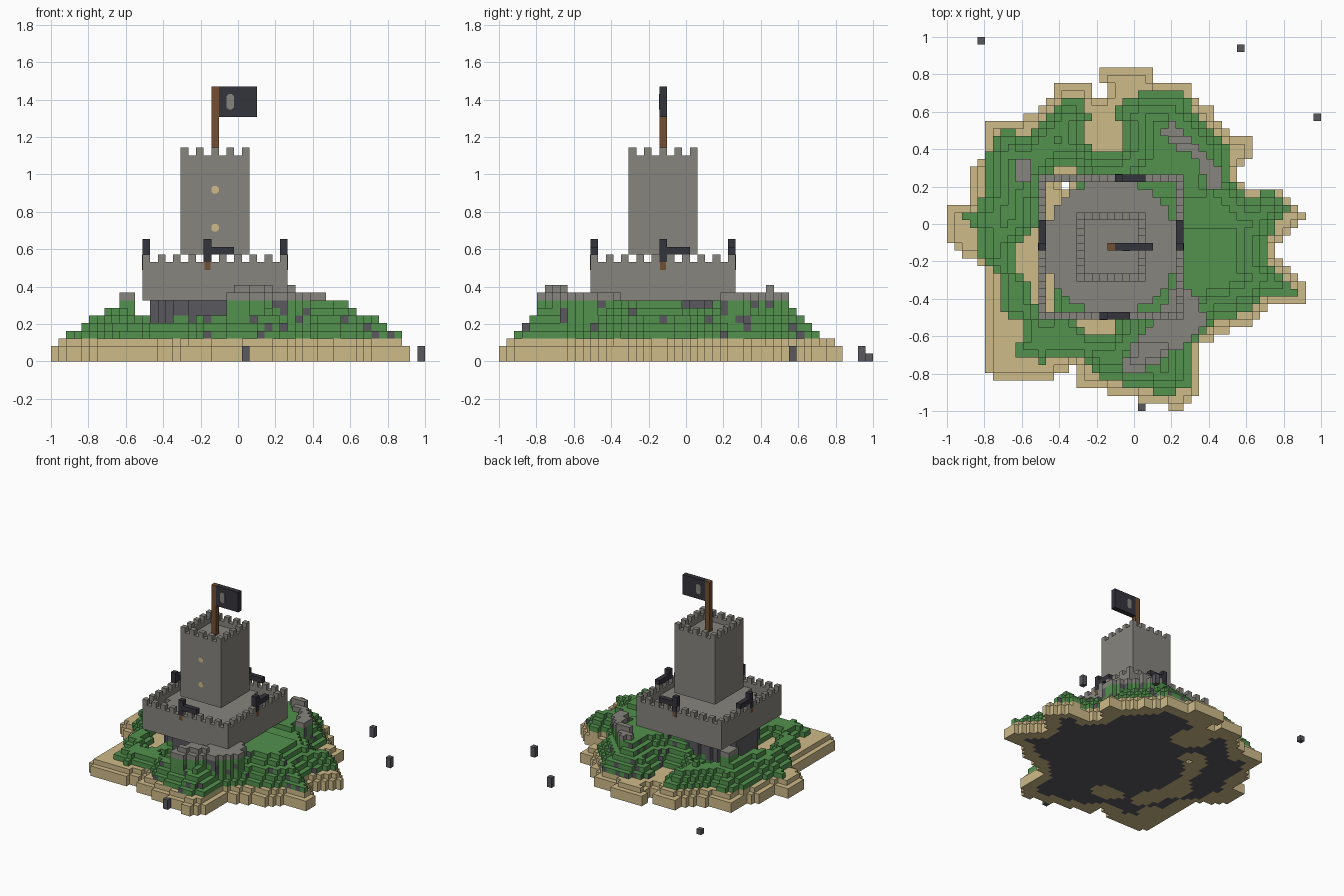
import bpy, bmesh, math, random
from mathutils import Vector

if "Cube" in bpy.data.objects:
    bpy.data.objects.remove(bpy.data.objects["Cube"], do_unlink=True)

random.seed(4)
N = 49              # cells along each side
V = 2 / N           # cell size


def to_world(i, j, k):
    return Vector((-1 + i * V, -1 + j * V, k * V))


# Materials
def linear(c):
    c /= 255
    return c / 12.92 if c <= 0.04045 else ((c + 0.055) / 1.055) ** 2.4


def make_material(name, rgb):
    m = bpy.data.materials.new(name)
    col = tuple(linear(c) for c in rgb) + (1,)
    m.use_nodes = True
    m.diffuse_color = col
    m.node_tree.nodes["Principled BSDF"].inputs["Base Color"].default_value = col
    return m


MATS = [make_material("sand", (206, 187, 137)), make_material("grass", (82, 146, 77)),
        make_material("stone", (135, 133, 126)), make_material("dark stone", (90, 88, 94)),
        make_material("iron black", (52, 51, 60)), make_material("wood brown", (114, 79, 50))]
SAND, GRASS, STONE, DARK, IRON, WOOD = range(6)


def finish(name, bm, mats):
    me = bpy.data.meshes.new(name)
    bm.to_mesh(me)
    bm.free()
    for m in mats:
        me.materials.append(MATS[m])
    ob = bpy.data.objects.new(name, me)
    bpy.context.collection.objects.link(ob)


# Boxes given in cell units: (i0, i1, j0, j1, k0, k1)
def boxes(name, items, mat):
    bm = bmesh.new()
    for i0, i1, j0, j1, k0, k1 in items:
        lo, hi = to_world(i0, j0, k0), to_world(i1, j1, k1)
        for v in bmesh.ops.create_cube(bm, size=1)["verts"]:
            v.co = Vector([(a + b) / 2 + c * (b - a) for a, b, c in zip(lo, hi, v.co)])
    finish(name, bm, [mat])


# Stepped columns: heights maps (i, j) to a top level, rules pick the colours
def columns(name, heights, base, top_rule, side_rule, bottom_rule):
    bm = bmesh.new()

    def quad(pts, mat):
        bm.faces.new([bm.verts.new(to_world(*p)) for p in pts]).material_index = mat

    for (i, j), h in heights.items():
        c = [(i, j), (i + 1, j), (i + 1, j + 1), (i, j + 1)]
        quad([(*p, h) for p in c], top_rule(i, j))
        quad([(*p, base) for p in reversed(c)], bottom_rule(i, j))
        for n, (di, dj) in enumerate([(0, -1), (1, 0), (0, 1), (-1, 0)]):
            a, b = c[n], c[(n + 1) % 4]
            for k in range(heights.get((i + di, j + dj), base), h):
                quad([(*a, k), (*b, k), (*b, k + 1), (*a, k + 1)], side_rule(i, j, k))
    bmesh.ops.remove_doubles(bm, verts=bm.verts, dist=1e-5)
    finish(name, bm, range(6))


def inside(poly, i, j):
    x, y, hit = i + 0.5, j + 0.5, False
    for (x0, y0), (x1, y1) in zip(poly, poly[1:] + poly[:1]):
        if (y0 > y) != (y1 > y) and x < x0 + (y - y0) * (x1 - x0) / (y1 - y0):
            hit = not hit
    return hit


# Outlines of the shore, the grass, the sandy hollows and the rock outcrops
coast = [(20, 45), (27, 45), (27, 43), (32, 43), (32, 41), (35, 40), (35, 38), (38, 36), (40, 36),
         (40, 33), (39, 33), (38, 30), (41, 29), (44, 29), (45, 27), (47, 26), (46, 24), (44, 23),
         (43, 21), (44, 20), (45, 18), (47, 17), (47, 14), (43, 14), (42, 13), (39, 11), (36, 10),
         (35, 9), (33, 9), (33, 2), (32, 1), (31, 0), (29, 0), (29, 1), (25, 1), (25, 2), (21, 2),
         (21, 3), (17, 3), (17, 6), (15, 5), (13, 4), (6, 4), (6, 5), (5, 5), (5, 19), (3, 20), (1, 22),
         (0, 23), (0, 27), (3, 27), (3, 30), (4, 33), (5, 33), (5, 38), (8, 38), (12, 39), (14, 41),
         (14, 43), (19, 43), (19, 41), (21, 41), (21, 43), (20, 43)]
meadow = [(15, 41), (18, 41), (19, 38), (18, 37), (19, 34), (23, 34), (23, 37), (22, 39), (24, 41),
          (26, 42), (31, 42), (32, 40), (34, 38), (37, 35), (37, 31), (38, 29), (40, 28), (43, 29),
          (45, 26), (43, 24), (42, 22), (42, 20), (43, 18), (46, 16), (46, 15), (42, 15), (40, 13),
          (36, 12), (34, 11), (32, 8), (32, 3), (29, 2), (26, 3), (21, 4), (19, 6), (17, 7),
          (12, 6.4), (9, 7), (9, 8), (10, 9), (10, 12), (7, 13), (7, 17), (8, 17), (4, 20), (4, 24),
          (2, 25), (3, 27), (4, 26), (5, 30), (5, 32), (6, 35), (8, 37), (10, 36), (13, 38)]
hollows = [[(9, 22), (11, 23.4), (12, 25), (13, 31.4), (17, 32), (17, 30), (15, 25), (14, 13),
            (15, 12), (12, 12), (11, 17), (9, 19)], [(17, 12), (22, 12), (22, 9.6), (19, 10)]]
outcrops = [[(29, 16), (32, 16), (34, 12), (32, 9), (30, 8), (28, 6), (24, 5), (23, 6), (23, 7),
             (25, 8), (24, 9), (28, 12)],
            [(28, 36), (30, 38), (32, 36), (34, 34), (36, 32), (36, 29), (34, 29), (33, 33), (30, 34.4)],
            [(9, 30), (11, 30), (11, 33), (9, 33)]]

cells = [(i, j) for i in range(N) for j in range(N)]
land = {c for c in cells if inside(coast, *c) or inside(meadow, *c)}
land.discard((15, 29))
green = {c for c in land if inside(meadow, *c) and not any(inside(h, *c) for h in hollows)}
rock = {c for c in green if any(inside(o, *c) for o in outcrops)}
disc = {(i, j): 12 for i, j in cells if math.hypot(i - 21, j - 21) < 8.7}


def edge_distance(c, area, reach=8):
    return min([math.hypot(a, b) for a in range(-reach, reach + 1) for b in range(-reach, reach + 1)
                if (c[0] + a, c[1] + b) not in area], default=reach)


# Terraced ground
ground = {}
for c in land:
    if c in rock:
        ground[c] = 10 if c[1] == 35 or c[1] < 9 and edge_distance(c, rock) > 1 else 9
    elif c in green:
        level = min(5, round(edge_distance(c, green) + 0.3))
        if c[1] < 14 and c[0] < 23:
            level = min(level, 2 if c[0] < 19 else 3 if c[0] < 21 else 4)
        if c[0] > 25 and 24 <= c[1] < 28:
            level = min(level, 4)
        ground[c] = 3 + level
    else:
        ground[c] = 2 if edge_distance(c, land, 2) <= 1 else 3


def ground_side(i, j, k):
    if k < 3:
        return SAND
    if k >= 8:
        return STONE
    return DARK if i > 19 and random.random() < 0.13 else GRASS


columns("island", ground, 0,
        lambda i, j: STONE if (i, j) in rock else GRASS if (i, j) in green else SAND,
        ground_side,
        lambda i, j: DARK if ground[i, j] >= 5 or (i, j) in disc else SAND)

# Round keep foundation with a flat floor
columns("keep_foundation", disc, 2, lambda i, j: STONE,
        lambda i, j, k: DARK if k < 8 else STONE, lambda i, j: DARK)


# Square walls with battlements
def battlement(name, a, b, k0, k1):
    parts = [(a, b, a, a + 1, k0, k1), (a, b, b - 1, b, k0, k1),
             (a, a + 1, a + 1, b - 1, k0, k1), (b - 1, b, a + 1, b - 1, k0, k1)]
    for n in range(a, b, 2):
        for m in (a, b - 1):
            parts.append((n, n + 1, m, m + 1, k1, k1 + 1))
            if a < n < b - 1:
                parts.append((m, m + 1, n, n + 1, k1, k1 + 1))
    boxes(name, parts, STONE)


battlement("outer_wall", 12, 31, 8, 13)
battlement("tower", 17, 26, 14, 27)
boxes("tower_roof", [(18, 25, 18, 25, 25, 26)], STONE)

# Cannons on the middle of each wall, with a mount and wooden peg on the outer face
for side, start, wall, along_x in [("front", 20, 12, True), ("back", 22, 30, True),
                                   ("left", 21, 30, False), ("right", 21, 12, False)]:
    def place(s0, s1, w0, w1, k0, k1):
        return (s0, s1, w0, w1, k0, k1) if along_x else (w0, w1, s0, s1, k0, k1)
    face = (wall - 0.05, wall) if wall == 12 else (wall + 1, wall + 1.05)
    boxes(side + "_cannon", [place(start, start + 4, wall, wall + 1, 14, 15),
                             place(start, start + 1, wall, wall + 1, 15, 16),
                             place(start, start + 1, *face, 13, 14)], IRON)
    boxes(side + "_cannon_peg", [place(start + 0.1, start + 0.9, *face, 12, 13)], WOOD)

# Flag
boxes("flag_pole", [(21, 22, 21, 22, 26, 36)], WOOD)
boxes("flag", [(22, 27, 21, 22, 32, 36)], IRON)


# Thin plates with cut corners, facing front and back
def plate(name, i, k, height, j, mat):
    c, w, h = 0.28, 1, height
    pts = [(c, 0), (w - c, 0), (w, c), (w, h - c), (w - c, h), (c, h), (0, h - c), (0, c)]
    bm = bmesh.new()
    f = bm.faces.new([bm.verts.new(to_world(i + x, j - 0.03, k + z)) for x, z in pts])
    new = bmesh.ops.extrude_face_region(bm, geom=[f])["geom"]
    bmesh.ops.translate(bm, vec=(0, 0.06 * V, 0), verts=[v for v in new if isinstance(v, bmesh.types.BMVert)])
    bmesh.ops.recalc_face_normals(bm, faces=bm.faces)
    finish(name, bm, [mat])


plate("lower_window", 21, 17, 1, 17, SAND)
plate("upper_window", 21, 22, 1, 17, SAND)
plate("flag_emblem_front", 23, 33, 2, 21, STONE)
plate("flag_emblem_back", 23, 33, 2, 22, STONE)

# Rocks in the water
boxes("sea_rocks", [(4, 5, 48, 49, 0, 1), (38, 39, 47, 48, 0, 2),
                    (48, 49, 38, 39, 0, 2), (25, 26, 0, 1, 0, 2)], DARK)
